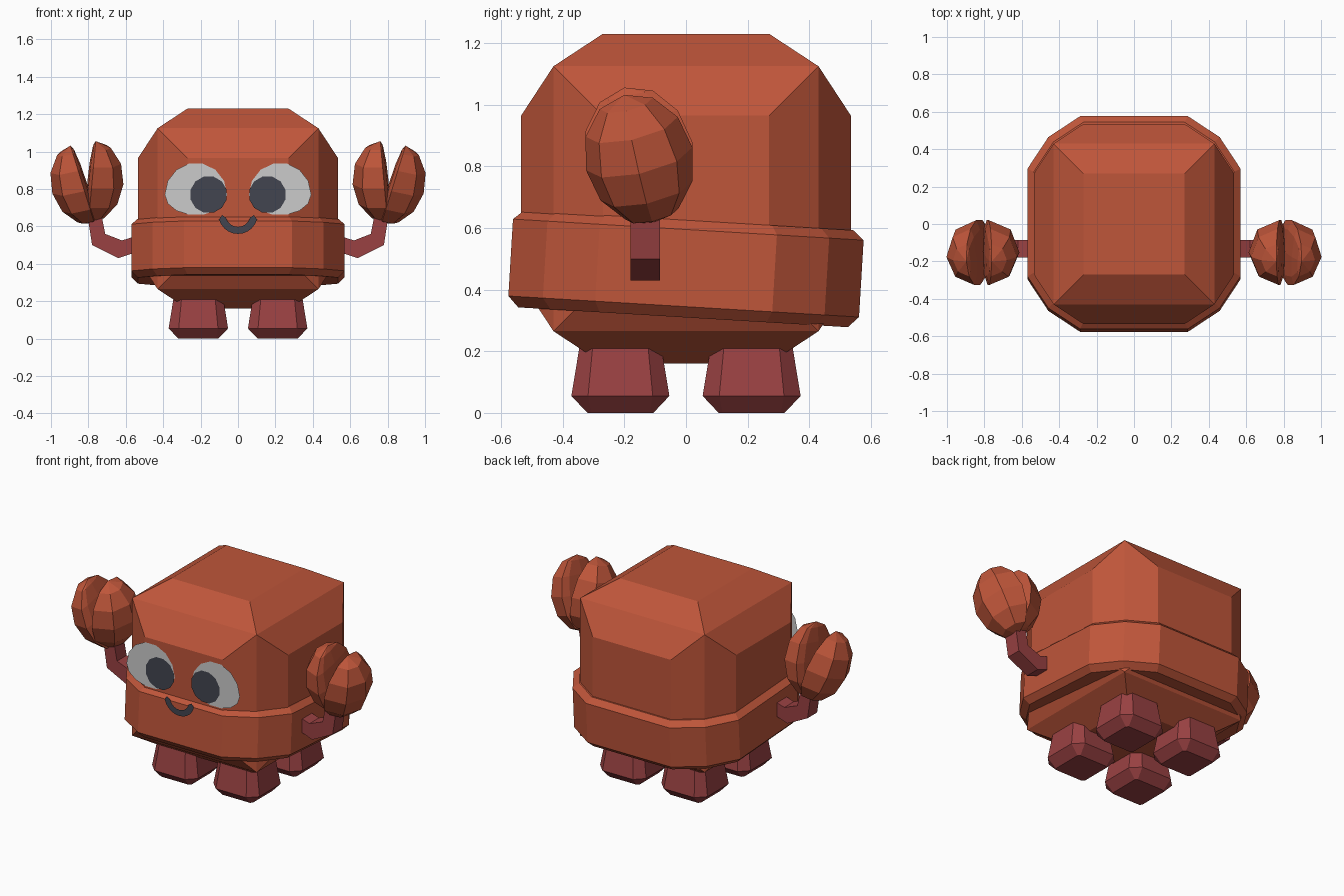
import bpy, bmesh, math
from mathutils import Matrix, Vector

if "Cube" in bpy.data.objects:
    bpy.data.objects.remove(bpy.data.objects["Cube"])


def material(name, rgb):
    m = bpy.data.materials.new(name)
    m.diffuse_color = (*rgb, 1)
    m.use_nodes = True
    m.node_tree.nodes["Principled BSDF"].inputs["Base Color"].default_value = m.diffuse_color
    return m


SHELL = material("orange_shell", (0.52, 0.092, 0.042))
LIMB = material("dark_red", (0.32, 0.053, 0.055))
DARK = material("charcoal", (0.055, 0.06, 0.08))


def finish(bm, name, mat=None):
    bmesh.ops.recalc_face_normals(bm, faces=bm.faces)
    me = bpy.data.meshes.new(name)
    bm.to_mesh(me)
    bm.free()
    ob = bpy.data.objects.new(name, me)
    bpy.context.collection.objects.link(ob)
    if mat:
        me.materials.append(mat)
    return ob


def loft(name, rings, mat):
    """Skin a list of equal-length point rings and cap both ends."""
    bm = bmesh.new()
    loops = [[bm.verts.new(p) for p in r] for r in rings]
    n = len(loops[0])
    for a, b in zip(loops, loops[1:]):
        for i in range(n):
            j = (i + 1) % n
            bm.faces.new((a[i], a[j], b[j], b[i]))
    bm.faces.new(loops[0])
    bm.faces.new(loops[-1])
    return finish(bm, name, mat)


def disc(name, points, mat=None):
    """Single flat face, its points running counter-clockwise seen from the front."""
    bm = bmesh.new()
    bm.faces.new([bm.verts.new(p) for p in points])
    return finish(bm, name, mat)


# Body: cube whose faces are inset and pushed out
bm = bmesh.new()
bmesh.ops.create_cube(bm, size=0.86, matrix=Matrix.Translation((0, 0, 0.695)))
bmesh.ops.inset_individual(bm, faces=bm.faces[:], thickness=0.16, depth=0.105,
                           use_even_offset=True)
finish(bm, "body", SHELL)

# Shell band: twelve-sided belt, tilted down toward the back
quarter = [(0.57, 0.288), (0.458, 0.458), (0.288, 0.57)]
plan = [Matrix.Rotation(k * math.pi / 2, 2) @ Vector(p) for k in range(4) for p in quarter]
band = loft("shell_band",
            [[(p.x * s, p.y * s, z) for p in plan]
             for z, s in ((-0.16, 0.94), (-0.125, 1), (0.125, 1), (0.155, 0.94))], SHELL)
band.location = (0, 0, 0.47)
band.rotation_euler.x = -0.06


# Four stubby legs with chamfered feet
def chamfered(cx, cy, z, h, c):
    pts = [(h, -c), (h, c), (c, h), (-c, h), (-h, c), (-h, -c), (-c, -h), (c, -h)]
    return [(cx + x, cy + y, z) for x, y in pts]


for sx, side in ((-1, "left"), (1, "right")):
    for sy, end in ((-1, "front"), (1, "back")):
        loft(f"{end}_{side}_leg",
             [chamfered(sx * 0.212, sy * 0.213, z, h, c)
              for z, h, c in ((0, 0.107, 0.095), (0.055, 0.159, 0.105), (0.213, 0.133, 0.09))],
             LIMB)

# Bent arms: square section along a path in the xz plane
under = [(0.48, 0.485), (0.64, 0.43), (0.78, 0.50), (0.805, 0.66)]
upper = [(0.48, 0.57), (0.62, 0.525), (0.71, 0.56), (0.73, 0.66)]
for s, side in ((-1, "left"), (1, "right")):
    loft(f"{side}_arm",
         [[(s * a[0], -0.18, a[1]), (s * a[0], -0.085, a[1]),
           (s * b[0], -0.085, b[1]), (s * b[0], -0.18, b[1])]
          for a, b in zip(under, upper)], LIMB)


# Claws: two ellipsoids flattened on the inside, opened into a V, leaning forward
def claw_half(name, s, outward, x, z, lean):
    bm = bmesh.new()
    bmesh.ops.create_uvsphere(bm, u_segments=8, v_segments=6, radius=1)
    d = s if outward else -s
    for v in bm.verts:
        if v.co.x * d < 0:
            v.co.x *= 0.15
    bm.transform(Matrix.Translation((s * x, -0.152, z))
                 @ Matrix.Rotation(s * lean, 4, "Y")
                 @ Matrix.Rotation(0.22, 4, "X")
                 @ Matrix.Diagonal((0.168, 0.177, 0.222, 1)))
    finish(bm, name, SHELL)


for s, side in ((-1, "left"), (1, "right")):
    claw_half(f"{side}_claw_outer", s, True, 0.832, 0.825, 0.30)
    claw_half(f"{side}_claw_inner", s, False, 0.780, 0.84, -0.09)

# Flat eyes and pupils
for s, side in ((-1, "left"), (1, "right")):
    ring = [math.tau * i / 14 for i in range(14)]
    disc(f"{side}_eye",
         [(s * 0.225 + 0.167 * math.cos(a), -0.541,
           0.77 + (0.17 if math.sin(a) > 0 else 0.11) * math.sin(a)) for a in ring])
    ring = [math.tau * (i + 0.5) / 12 for i in range(12)]
    disc(f"{side}_pupil",
         [(s * 0.157 + 0.1 * math.cos(a), -0.547, 0.77 + 0.1 * math.sin(a)) for a in ring],
         DARK)

# Smile: flat arc with rounded ends on the front of the band
arc = [math.radians(195 + 15 * i) for i in range(11)]
path = [(r, a) for r, line in ((0.105, arc), (0.085, [math.radians(357)]),
                               (0.067, arc[::-1]), (0.085, [math.radians(183)]))
        for a in line]
disc("smile", [(r * math.cos(a), -0.58, 0.665 + r * math.sin(a)) for r, a in path], DARK)
